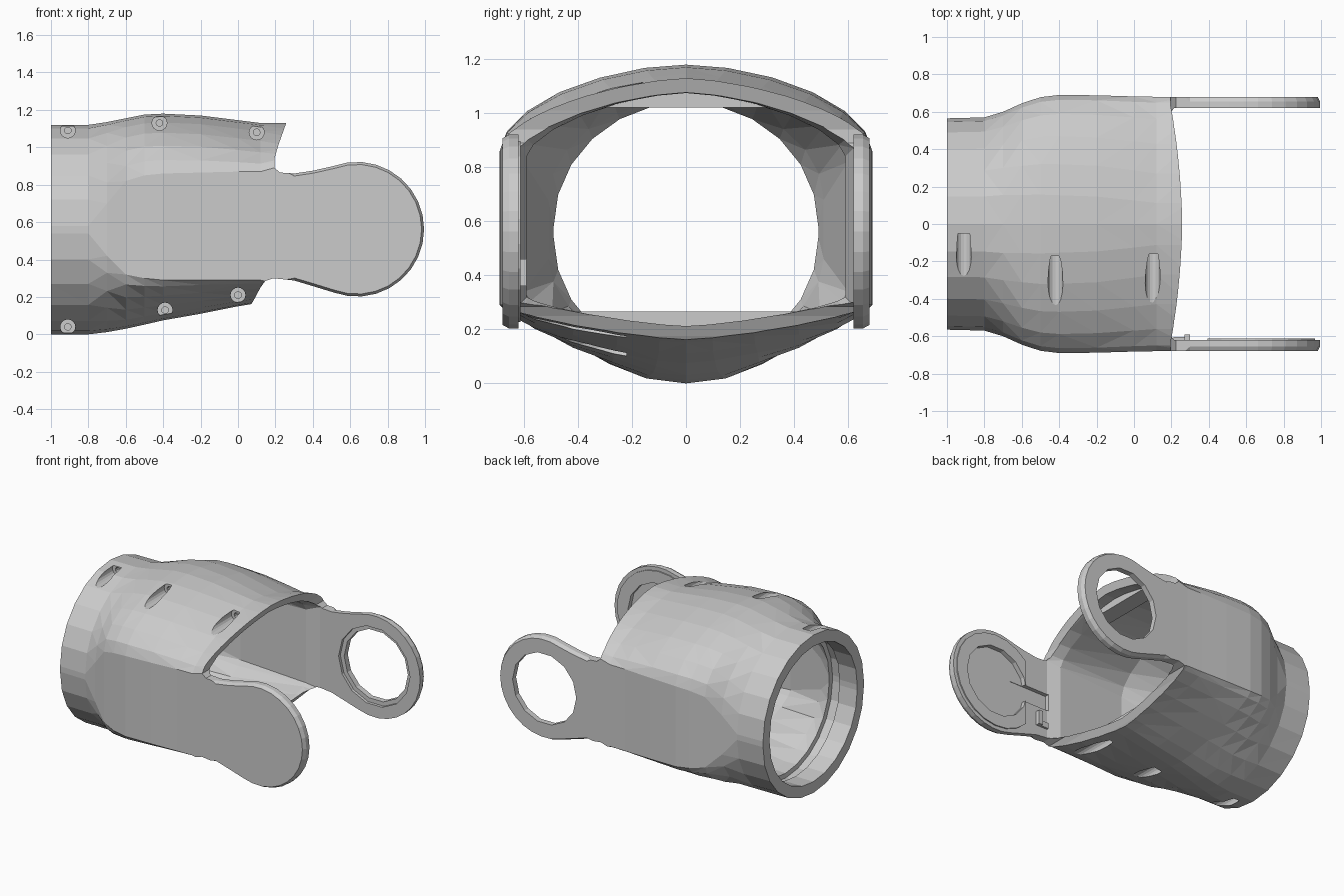
import bpy, bmesh, math
from mathutils import Vector

if "Cube" in bpy.data.objects:
    bpy.data.objects.remove(bpy.data.objects["Cube"])

M = 12  # segments per half section


def add_object(name, bm):
    bmesh.ops.recalc_face_normals(bm, faces=bm.faces[:])
    me = bpy.data.meshes.new(name)
    bm.to_mesh(me)
    bm.free()
    ob = bpy.data.objects.new(name, me)
    bpy.context.collection.objects.link(ob)
    return ob


def skin(name, rings):
    """Closed solid through a list of equal-length point rings."""
    bm = bmesh.new()
    loops = [[bm.verts.new(p) for p in r] for r in rings]
    n = len(loops[0])
    for a, b in zip(loops, loops[1:]):
        for i in range(n):
            j = (i + 1) % n
            bm.faces.new((a[i], a[j], b[j], b[i]))
    bm.faces.new(loops[0])
    bm.faces.new(loops[-1])
    bmesh.ops.triangulate(bm, faces=bm.faces[:])
    return add_object(name, bm)


def section(x, hw, zlo, zhi, flo, fhi, et, eb):
    """Flat-sided ring: rounded arch above fhi, rounded keel below flo."""
    pts = []
    for base, h, e, start in ((fhi, zhi - fhi, et, 0), (flo, flo - zlo, eb, math.pi)):
        for i in range(M + 1):
            a = start + math.pi * i / M
            c, s = math.cos(a), math.sin(a)
            pts.append((x, hw * math.copysign(abs(c) ** (2 / e), c),
                        base + h * math.copysign(abs(s) ** (2 / e), s)))
    return pts


def prism(name, outline, y0, y1):
    return skin(name, [[(x, y, z) for x, z in outline] for y in (y0, y1)])


def circle(cx, cz, r, n, a0=0, a1=360):
    full = a1 - a0 == 360
    return [(cx + r * math.cos(t), cz + r * math.sin(t)) for t in
            (math.radians(a0 + (a1 - a0) * i / (n if full else n - 1)) for i in range(n))]


def rect(x0, x1, z0, z1):
    return [(x0, z0), (x1, z0), (x1, z1), (x0, z1)]


def boolean(target, other, op):
    m = target.modifiers.new("cut", 'BOOLEAN')
    m.operation, m.object, m.solver = op, other, 'EXACT'
    bpy.context.view_layer.objects.active = target
    bpy.ops.object.modifier_apply(modifier=m.name)
    bpy.data.objects.remove(other)


# Outer body: round cuff growing into a flat-sided shell with arms
shell = skin("guard_shell", [section(*s) for s in (
    (-1.0, .565, 0, 1.12, .54, .58, 2, 2),
    (-.8, .57, 0, 1.12, .54, .58, 2, 2),
    (-.7, .60, .012, 1.135, .42, .70, 2, 1.8),
    (-.6, .645, .03, 1.155, .32, .82, 1.9, 1.6),
    (-.5, .678, .052, 1.175, .30, .85, 1.85, 1.5),
    (-.4, .69, .075, 1.18, .29, .86, 1.8, 1.45),
    (-.2, .688, .11, 1.17, .29, .865, 1.75, 1.4),
    (0, .682, .15, 1.145, .29, .87, 1.6, 1.4),
    (.12, .68, .17, 1.13, .29, .87, 1.5, 1.4),
    (.3, .68, .18, 1.13, .25, .92, 1.5, 1.4),
    (.45, .68, .05, 1.2, .15, .95, 1.8, 1.4),
    (1.1, .68, .05, 1.2, .15, .95, 1.8, 1.4))])

# Inner cavity with a groove near the cuff
cavity = skin("cavity", [section(*s) for s in (
    (-1.05, .49, .08, 1.04, .54, .58, 2, 2),
    (-.86, .49, .08, 1.04, .54, .58, 2, 2),
    (-.855, .52, .05, 1.075, .54, .58, 2, 2),
    (-.785, .52, .05, 1.075, .54, .58, 2, 2),
    (-.78, .49, .08, 1.04, .54, .58, 2, 2),
    (-.7, .51, .085, 1.05, .46, .68, 2, 1.8),
    (-.4, .60, .14, 1.11, .34, .82, 1.8, 1.5),
    (.12, .59, .215, 1.075, .32, .84, 1.6, 1.4),
    (.21, .62, .22, 1.075, .29, .87, 1.5, 1.4),
    (.3, .62, .22, 1.08, .25, .92, 1.5, 1.4),
    (.45, .62, .06, 1.15, .15, .95, 1.8, 1.4),
    (1.2, .62, .06, 1.15, .15, .95, 1.8, 1.4))])

# Screw positions: x, z, inner end of the bore
screws = [(-.91, 1.09, -.05), (-.42, 1.13, -.17), (.1, 1.08, -.16),
          (-.91, .04, -.06), (-.39, .13, -.22), (0, .21, -.22)]

# Flat screw bosses left standing inside the cavity
for x, z, _ in screws:
    if x > -.9:
        z0, z1 = (z - .058, 1.35) if z > .5 else (-.2, z + .056)
        boolean(cavity, prism("boss", rect(x - .06, x + .06, z0, z1), -.75, .75), 'DIFFERENCE')
boolean(shell, cavity, 'DIFFERENCE')

# Side silhouette: rounded arm ends and scooped front opening, chamfered outside
CX, CZ = .635, .562
side = circle(CX, CZ, .36, 19, -110, 110) + [
    (.4, .875), (.3, .86), (.225, .865), (.195, .89), (.195, .94), (.215, 1.01), (.258, 1.13),
    (.3, 1.35), (-1.2, 1.35), (-1.2, -.2), (0, -.2), (.05, .13), (.08, .175), (.12, .25),
    (.145, .285), (.19, .3), (.3, .288), (.4, .258)]


def inset(pts, d):
    """Shrink only the arm part of the outline."""
    out = []
    for i, p in enumerate(pts):
        t = Vector(pts[(i + 1) % len(pts)]) - Vector(pts[i - 1])
        t.normalize()
        k = d if p[0] > .28 and p[1] < 1 else 0
        out.append((p[0] - t.y * k, p[1] + t.x * k))
    return out


slim = inset(side, .035)
boolean(shell, skin("silhouette", [[(x, y, z) for x, z in o] for y, o in
        ((-.72, slim), (-.655, side), (.655, side), (.72, slim))]), 'INTERSECT')

# Screw bores with a narrower centre hole
for x, z, end in screws:
    boolean(shell, prism("bore", circle(x, z, .04, 16), -.9, end), 'DIFFERENCE')
    boolean(shell, prism("pilot", circle(x, z, .018, 10), -.9, end + .05), 'DIFFERENCE')

# Ring opening in the rear arm, stepped on the inner face
boolean(shell, prism("ring_hole", circle(CX, CZ, .25, 14), .5, .8), 'DIFFERENCE')
boolean(shell, prism("ring_step", circle(CX, CZ, .28, 14), .5, .64), 'DIFFERENCE')

# Raised pad with keyhole recess inside the front arm
pad = prism("hinge_pad", circle(CX, CZ, .335, 18, -136, 136), -.625, -.612)
for ob, depth in ((shell, -.645), (pad, -.7)):
    boolean(ob, prism("recess", circle(CX, CZ, .25, 14), depth, -.45), 'DIFFERENCE')
    boolean(ob, prism("slot", rect(.2, .5, .50, .62), depth - .003, -.45), 'DIFFERENCE')

# Small hooked clip beside the slot
prism("clip_post", rect(.27, .30, .36, .46), -.63, -.59)
prism("clip_foot", rect(.21, .28, .36, .40), -.63, -.605)
